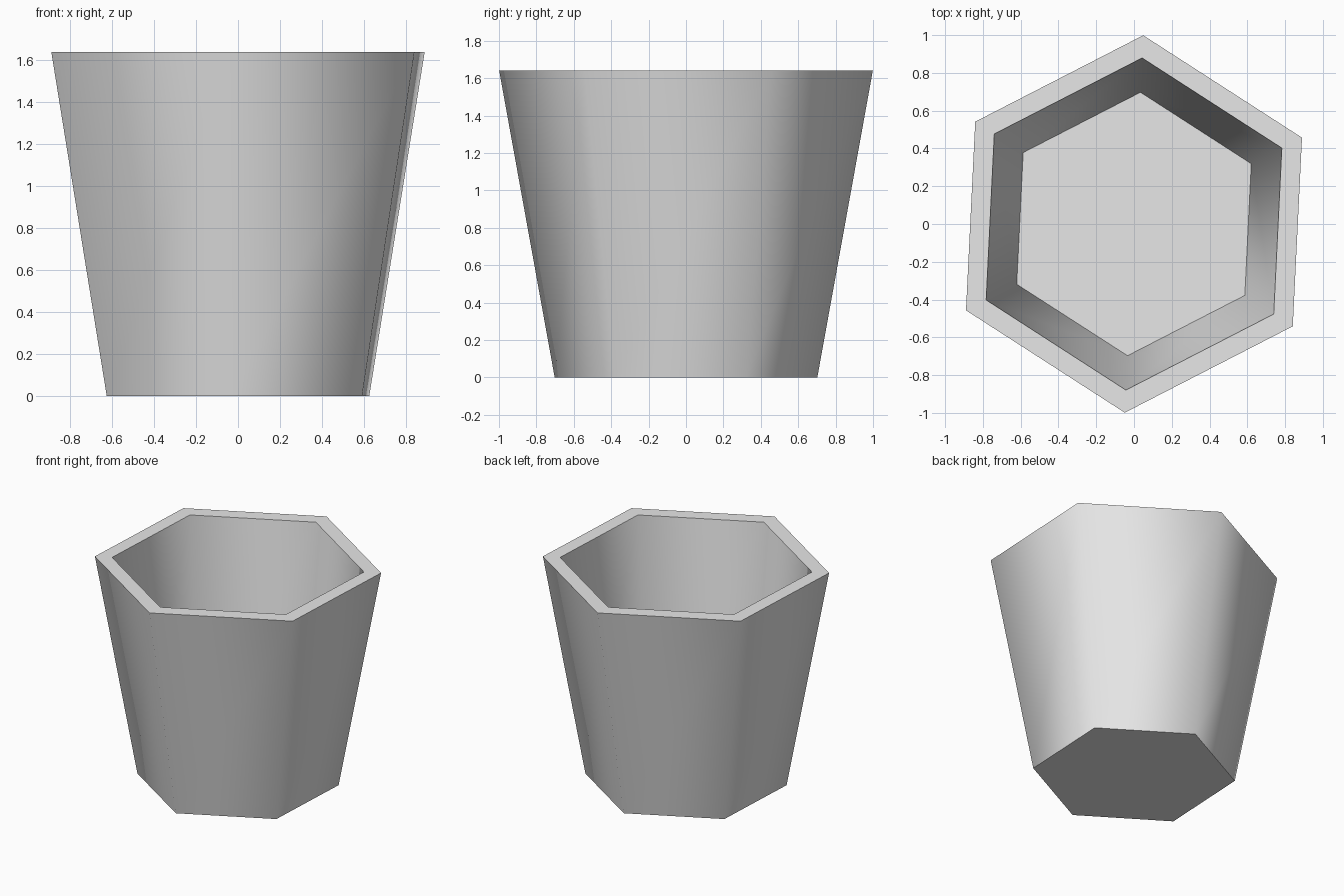
import bpy
import bmesh
from math import cos, sin, radians

cube = bpy.data.objects.get("Cube")
if cube:
    bpy.data.objects.remove(cube, do_unlink=True)

SIDES = 6
TURN = radians(27.2)
# Radius and height: outer base, outer rim, inner rim, inner floor
PROFILE = [(0.703, 0.0), (1.0, 1.64), (0.88, 1.64), (0.698, 0.03)]

# Plain grey material
grey = bpy.data.materials.new("light_grey")
grey.use_nodes = True
colour = (0.8, 0.8, 0.8, 1.0)
grey.diffuse_color = colour
grey.node_tree.nodes["Principled BSDF"].inputs["Base Color"].default_value = colour


def ring(bm, radius, z):
    step = radians(360 / SIDES)
    return [bm.verts.new((radius * cos(TURN + i * step), radius * sin(TURN + i * step), z))
            for i in range(SIDES)]


# Tapered six-sided pot: outer wall, rim and inner wall
bm = bmesh.new()
rings = [ring(bm, r, z) for r, z in PROFILE]
for low, high in zip(rings, rings[1:]):
    for i in range(SIDES):
        j = (i + 1) % SIDES
        bm.faces.new((low[i], low[j], high[j], high[i]))

# Underside and inner floor
bm.faces.new(list(reversed(rings[0])))
bm.faces.new(rings[-1])
bmesh.ops.recalc_face_normals(bm, faces=bm.faces)

mesh = bpy.data.meshes.new("pot")
bm.to_mesh(mesh)
bm.free()
mesh.materials.append(grey)
pot = bpy.data.objects.new("pot", mesh)
bpy.context.collection.objects.link(pot)

# Smooth around the walls, sharp at the rim and base
bpy.ops.object.select_all(action="DESELECT")
pot.select_set(True)
bpy.context.view_layer.objects.active = pot
bpy.ops.object.shade_smooth_by_angle(angle=radians(70))
